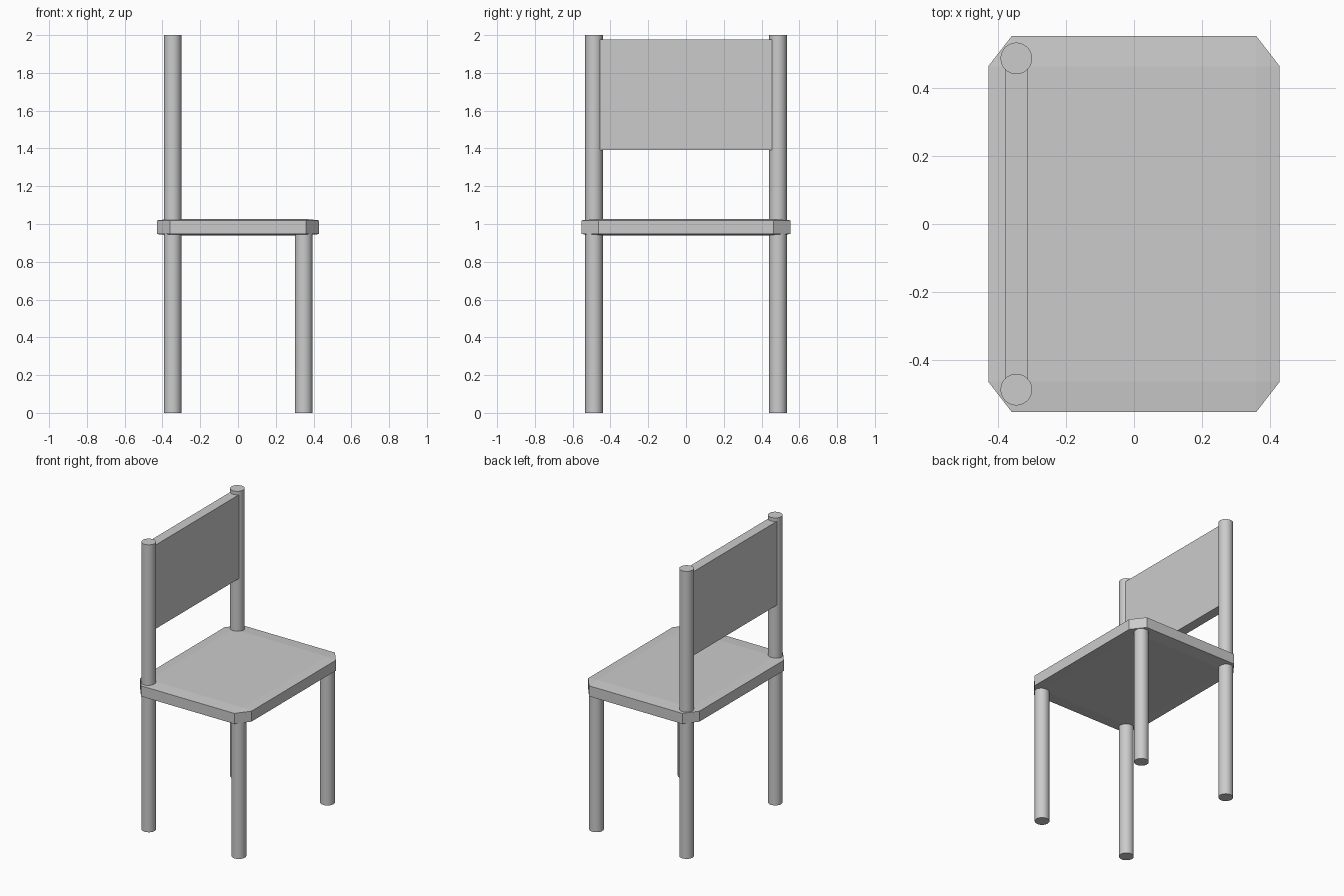
import bpy, bmesh

if "Cube" in bpy.data.objects:
    bpy.data.objects.remove(bpy.data.objects["Cube"])


def make_object(name, bm):
    mesh = bpy.data.meshes.new(name)
    bm.to_mesh(mesh)
    bm.free()
    obj = bpy.data.objects.new(name, mesh)
    bpy.context.collection.objects.link(obj)
    return obj


def box(name, centre, size, bevel=0.0):
    """Unit cube, optionally bevelled before being stretched to size."""
    bm = bmesh.new()
    bmesh.ops.create_cube(bm, size=1)
    if bevel:
        bmesh.ops.bevel(bm, geom=bm.edges[:], offset=bevel, segments=1,
                        affect='EDGES', profile=0.5)
    bmesh.ops.scale(bm, vec=size, verts=bm.verts)
    obj = make_object(name, bm)
    obj.location = centre
    return obj


def post(name, x, y, height, radius=0.0465):
    bpy.ops.mesh.primitive_cylinder_add(vertices=32, radius=radius, depth=height,
                                        location=(x, y, height / 2))
    obj = bpy.context.object
    obj.name = name
    bpy.ops.object.shade_smooth_by_angle()
    return obj


# Seat: bevelled cube flattened, giving clipped corners and shallow top slopes
box("seat", (0, 0, 0.983), (0.857, 1.107, 0.087), bevel=0.081)

# Legs: the back pair carries on up as the backrest posts
for side, y in (("left", -0.487), ("right", 0.487)):
    post("front_leg_" + side, 0.348, y, 0.97)
    post("back_leg_" + side, -0.346, y, 2.0)

# Backrest panel, its ends sunk into the posts
box("backrest", (-0.346, 0, 1.684), (0.068, 0.94, 0.583))
